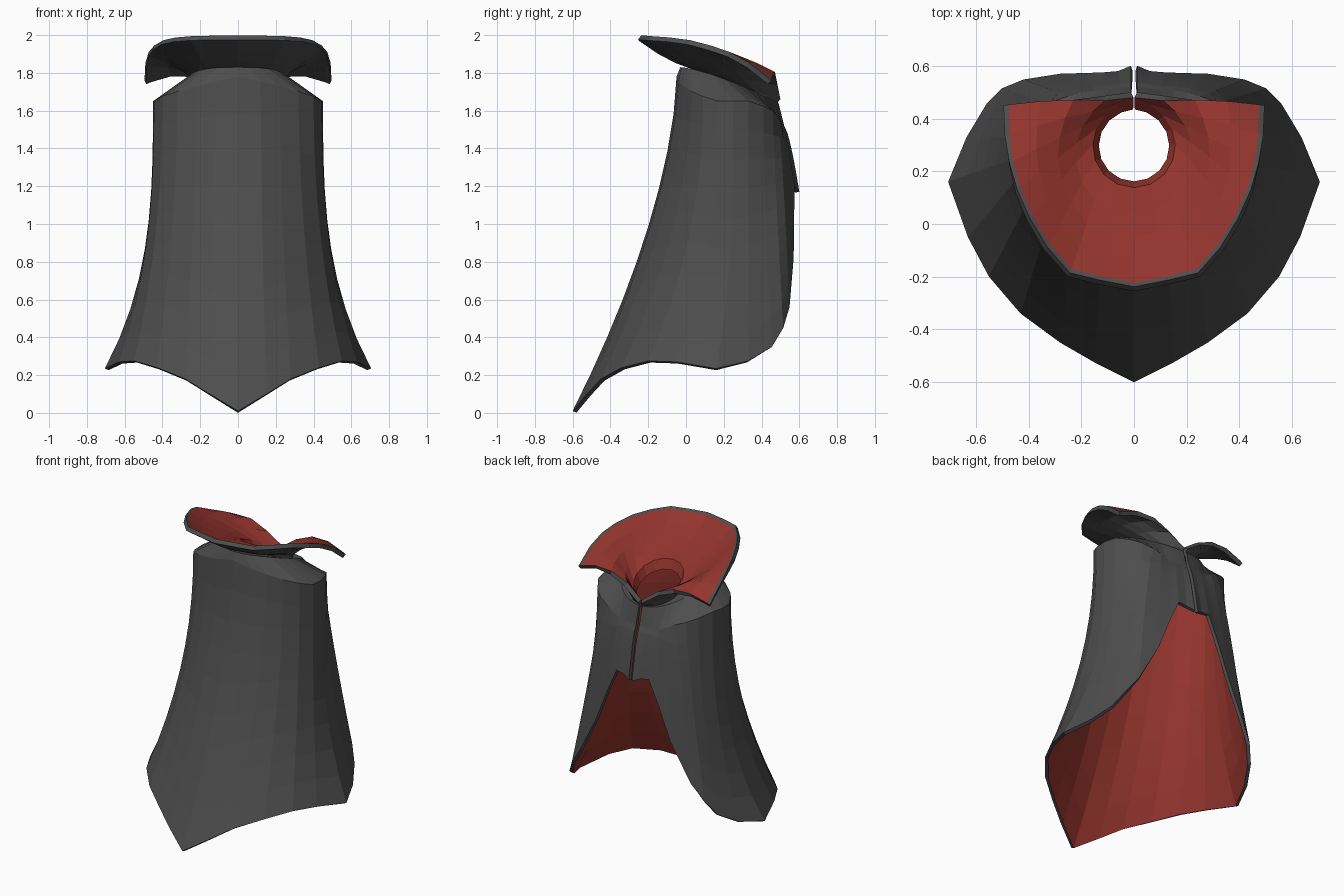
import bpy
import bmesh
from math import sin, cos, pi
from mathutils import Vector

if "Cube" in bpy.data.objects:
    bpy.data.objects.remove(bpy.data.objects["Cube"], do_unlink=True)


def make_material(name, colour):
    mat = bpy.data.materials.new(name)
    mat.use_nodes = True
    mat.diffuse_color = colour
    mat.node_tree.nodes["Principled BSDF"].inputs["Base Color"].default_value = colour
    return mat


cloth = make_material("charcoal cloth", (0.075, 0.075, 0.075, 1))
lining = make_material("red lining", (0.29, 0.034, 0.026, 1))


def make_sheet(name, columns, thickness, border=False):
    """Skin a half sheet from columns running top to bottom, then mirror and thicken it.

    With border, the top row is cloth on both sides.
    """
    bm = bmesh.new()
    grid = [[bm.verts.new(p) for p in column] for column in columns]
    for a, b in zip(grid, grid[1:]):
        for i in range(len(a) - 1):
            face = bm.faces.new((a[i], a[i + 1], b[i + 1], b[i]))
            face.material_index = 2 if border and i == 0 else 0
    mesh = bpy.data.meshes.new(name)
    bm.to_mesh(mesh)
    bm.free()
    for mat in (cloth, lining, cloth):
        mesh.materials.append(mat)
    obj = bpy.data.objects.new(name, mesh)
    bpy.context.collection.objects.link(obj)
    mirror = obj.modifiers.new("Mirror", "MIRROR")
    mirror.use_clip = True
    shell = obj.modifiers.new("Lining", "SOLIDIFY")
    shell.thickness = thickness
    shell.offset = -1
    shell.material_offset = 1
    shell.material_offset_rim = 0


def neck_point(angle, radius, drop=0.0):
    """Point on the tilted neck opening; angle 0 is the front."""
    x = max(radius * sin(angle), 0.0 if angle < 0.1 else 0.012)
    return Vector((x, 0.295 - radius * cos(angle), 1.73 + 0.07 * cos(angle) - drop))


# Cloak: shoulder x, y and hem x, y, z for each fold, front centre to back opening
folds = [
    (0, -.05, 0, -.6, .01), (.12, -.04, .15, -.525, .1),
    (.22, -.01, .28, -.45, .18), (.32, .03, .43, -.34, .24),
    (.4, .09, .55, -.2, .275), (.445, .17, .63, -.05, .27),
    (.45, .25, .705, .16, .235), (.43, .33, .635, .33, .275),
    (.38, .41, .56, .455, .35), (.32, .46, .5, .515, .45),
    (.25, .485, .42, .548, .56), (.2, .5, .28, .57, .82),
    (.15, .505, .18, .573, 1.07), (.1, .51, .12, .575, 1.2),
    (.05, .515, .06, .58, 1.19), (.012, .52, .012, .6, 1.17),
]
ROWS = 9
last = len(folds) - 1
cloak_columns = []
for j, (sx, sy, hx, hy, hz) in enumerate(folds):
    angle = pi * j / last
    # Neck edge and the top of the shoulders
    ux, uy = max(0.27 * sin(angle), sx and 0.012), 0.23 - 0.26 * cos(angle)
    uz = 1.83 - 0.19 * (max(uy + 0.03, 0) / 0.52) ** 1.4
    column = [neck_point(angle, 0.163, 0.025), Vector((ux, uy, uz))]
    # Flare from shoulder to hem: wide late at the sides, early at the back
    flare = 1.5 + j * j / 24 if j <= 6 else max(0.7, 3 - 0.6 * (j - 6))
    if j == 0:
        flare += 0.12
    # The shoulder line peaks at the front and slopes away to the back
    sz = 1.65 + 0.13 * max(0, 1 - j / 5) - 0.13 * min(1, max(0, j - 7) / 5)
    for i in range(ROWS + 1):
        t = i / ROWS
        f = t ** flare
        column.append(Vector((sx + (hx - sx) * f, sy + (hy - sy) * f, sz + (hz - sz) * t)))
    cloak_columns.append(column)
make_sheet("cloak", cloak_columns, 0.022)

# Collar: rim points from the front centre round to the back tip
rim = [
    (0, -.255, 1.975), (.13, -.23, 1.975), (.25, -.2, 1.972), (.34, -.1, 1.965),
    (.405, .01, 1.95), (.45, .12, 1.92), (.473, .22, 1.885),
    (.483, .32, 1.83), (.485, .435, 1.74),
]
collar_columns = []
for j, tip in enumerate(rim):
    k = j / (len(rim) - 1)
    base = neck_point(pi * k, 0.175 + 0.03 * k ** 4)
    column = []
    for f in (1, 0.96, 0.72, 0.48, 0.24, 0):
        p = base.lerp(Vector(tip), f)
        p.z += 4 * f * (1 - f) * (0.11 * k ** 2 - 0.03)
        column.append(p)
    # Short throat below the funnel
    column.append(neck_point(pi * k, 0.16, 0.05))
    collar_columns.append(column)
make_sheet("collar", collar_columns, 0.028, border=True)
